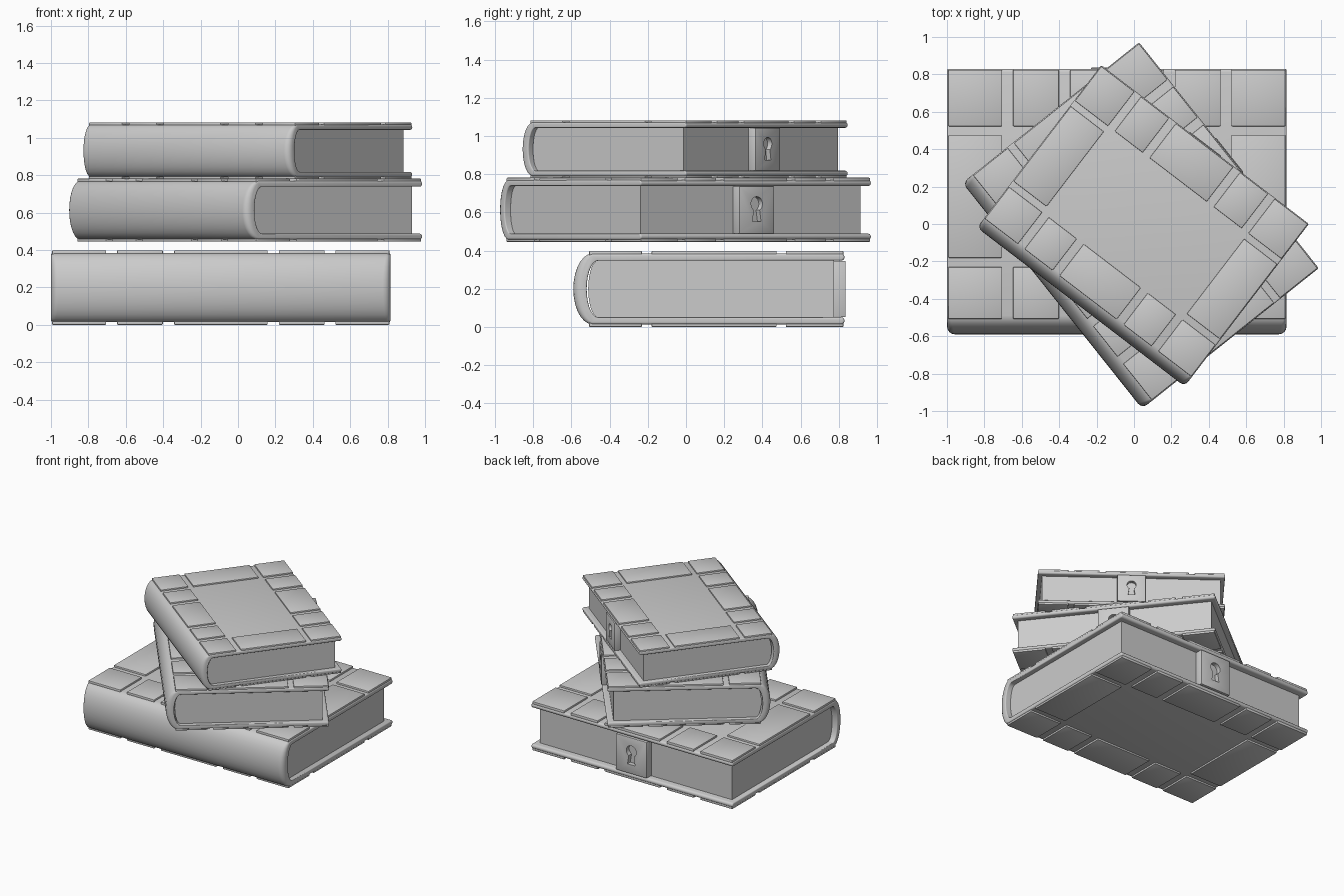
import bpy, bmesh, math
from math import sin, cos, pi
from mathutils import Matrix

if "Cube" in bpy.data.objects:
    bpy.data.objects.remove(bpy.data.objects["Cube"])

# One book is modelled lying flat, spine towards -y; the stack reuses its meshes
H = 0.9075            # half length along x
MID = 0.199           # middle of the thickness
FORE = 0.7075         # fore edge (the spine bulges to -0.7125)
N = 14                # steps around the spine


def make_mesh(name, bm):
    bmesh.ops.recalc_face_normals(bm, faces=bm.faces)
    me = bpy.data.meshes.new(name)
    bm.to_mesh(me)
    bm.free()
    return me


def loft(name, rings):
    bm = bmesh.new()
    vs = [[bm.verts.new(p) for p in r] for r in rings]
    n = len(rings[0])
    for a, b in zip(vs, vs[1:]):
        for i in range(n):
            bm.faces.new((a[i], a[(i + 1) % n], b[(i + 1) % n], b[i]))
    bm.faces.new(vs[0])
    bm.faces.new(vs[-1])
    return make_mesh(name, bm)


def add_box(bm, x0, x1, y0, y1, z0, z1, bevel=0.0):
    m = (Matrix.Translation(((x0 + x1) / 2, (y0 + y1) / 2, (z0 + z1) / 2))
         @ Matrix.Diagonal((x1 - x0, y1 - y0, z1 - z0, 1)))
    vs = bmesh.ops.create_cube(bm, size=1, matrix=m)['verts']
    if bevel:
        es = list({e for v in vs for e in v.link_edges})
        bmesh.ops.bevel(bm, geom=es, offset=bevel, segments=2, profile=0.5, affect='EDGES')


def arc(cy, a, b, r_edge, r_mid, flip=1):
    """Half ellipse around the spine: y, z, outward normal, end rounding."""
    pts = []
    for i in range(N + 1):
        t = pi / 2 + pi * i / N
        ny, nz = cos(t) / a, sin(t) / b
        l = math.hypot(ny, nz)
        pts.append((cy + a * cos(t), MID + b * sin(t), flip * ny / l, flip * nz / l,
                    r_edge + (r_mid - r_edge) * abs(cos(t))))
    return pts


def cover_mesh():
    # rounded fore edge of a board, going from inside to outside
    edge = []
    for i in range(7):
        t = -pi / 2 + pi * i / 6
        edge.append((FORE - 0.018 + 0.018 * cos(t), MID + 0.1665 + 0.0185 * sin(t),
                     cos(t), sin(t), 0.010))
    low = [(y, 2 * MID - z, ny, -nz, r) for y, z, ny, nz, r in reversed(edge)]
    prof = (edge + arc(-0.6125, 0.10, 0.185, 0.012, 0.042) + low
            + arc(-0.5825, 0.06, 0.148, 0.005, 0.008, -1)[::-1])
    rings = []
    for s in (-1, 1):
        half = []
        for k in range(5):
            t = pi / 2 * k / 4
            half.append([(s * (H - r * (1 - cos(t))), y - ny * r * (1 - sin(t)),
                          z - nz * r * (1 - sin(t))) for y, z, ny, nz, r in prof])
        rings += half if s < 0 else half[::-1]
    return loft("cover", rings)


def pages_mesh():
    prof = [(p[0], p[1]) for p in arc(-0.5825, 0.052, 0.149, 0, 0)]
    prof += [(FORE - 0.055, MID - 0.149), (FORE - 0.055, MID + 0.149)]
    return loft("pages", [[(x, y, z) for y, z in prof] for x in (-H + 0.042, H - 0.042)])


def panels_mesh():
    bm = bmesh.new()
    side = [(-0.25, 0.25)]                       # middle panel of a long edge
    for s in (-1, 1):
        side += [tuple(sorted((s * a, s * b))) for a, b in ((0.31, 0.555), (0.613, 0.902))]
    rects = [(a, b, 0.40, FORE - 0.006) for a, b in side]
    rects += [(a, b, -0.63, -0.353) for a, b in side]
    rects += [(-0.902, -0.613, -0.303, 0.352), (0.613, 0.902, -0.303, 0.352)]
    for x0, x1, y0, y1 in rects:
        add_box(bm, x0, x1, y0, y1, 0.372, 0.398, 0.005)
        add_box(bm, x0, x1, y0, y1, 0.0, 0.026, 0.005)
    return make_mesh("panels", bm)


def lock_mesh():
    bm = bmesh.new()
    add_box(bm, -0.138, 0.138, FORE - 0.07, FORE + 0.006, 0.052, 0.346, 0.004)
    plate = bpy.data.objects.new("lock_blank", make_mesh("lock_blank", bm))
    # keyhole cutter: round top with a flaring slot
    ring = [(0.045 * cos(t), 0.236 + 0.045 * sin(t))
            for t in [-pi / 3 + (5 * pi / 3) * i / 16 for i in range(17)]]
    ring += [(-0.034, 0.126), (0.034, 0.126)]
    cutter = bpy.data.objects.new("keyhole_cutter", loft(
        "keyhole", [[(x, y, z) for x, z in ring] for y in (FORE - 0.03, FORE + 0.05)]))
    cutter.hide_render = True
    for o in (plate, cutter):
        bpy.context.collection.objects.link(o)
    mod = plate.modifiers.new("keyhole", 'BOOLEAN')
    mod.operation, mod.object, mod.solver = 'DIFFERENCE', cutter, 'EXACT'
    dg = bpy.context.evaluated_depsgraph_get()
    me = bpy.data.meshes.new_from_object(plate.evaluated_get(dg))
    for o in (plate, cutter):
        bpy.data.objects.remove(o)
    return me


parts = {"cover": cover_mesh(), "pages": pages_mesh(),
         "cover_panels": panels_mesh(), "lock": lock_mesh()}

# Stack: name, position, turn in degrees, scale, thickness scale
stack = [("bottom_book", (-0.092, 0.1225, 0.0), 0, 1.0, 1.0),
         ("middle_book", (0.037, -0.007, 0.445), -51.5, 0.85, 0.845),
         ("top_book", (0.049, -0.008, 0.779), -37.4, 0.77, 0.76)]
objs = []
for book, loc, turn, s, sz in stack:
    for part, me in parts.items():
        o = bpy.data.objects.new(book + "_" + part, me.copy())
        o.location = loc
        o.rotation_euler[2] = math.radians(turn)
        o.scale = (s, s, sz)
        bpy.context.collection.objects.link(o)
        objs.append(o)

# Smooth shading with crisp edges
for o in objs:
    o.select_set(True)
bpy.context.view_layer.objects.active = objs[0]
bpy.ops.object.shade_smooth_by_angle(angle=math.radians(35))
